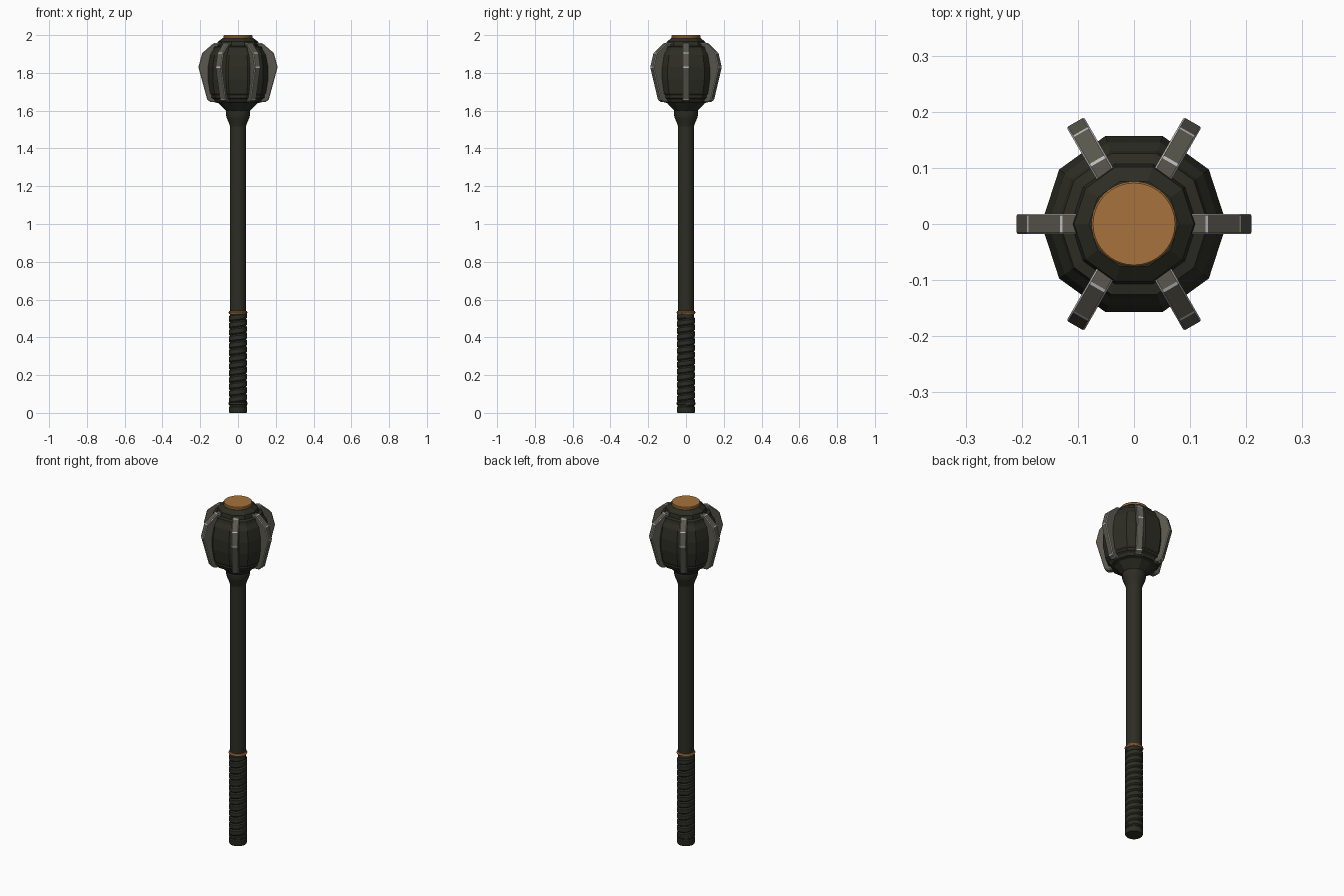
import bpy, bmesh
from math import sin, cos, pi, radians

cube = bpy.data.objects.get("Cube")
if cube:
    bpy.data.objects.remove(cube, do_unlink=True)


def material(name, r, g, b):
    m = bpy.data.materials.new(name)
    m.use_nodes = True
    m.diffuse_color = (r, g, b, 1)
    m.node_tree.nodes["Principled BSDF"].inputs["Base Color"].default_value = (r, g, b, 1)
    return m


DARK = material("dark_iron", 0.026, 0.026, 0.018)
GOLD = material("aged_gold", 0.38, 0.17, 0.045)
STEEL = material("grey_steel", 0.10, 0.097, 0.075)
EDGE = material("worn_bright_edge", 0.5, 0.5, 0.5)


def finish(name, bm, mats, smooth):
    mesh = bpy.data.meshes.new(name)
    bm.to_mesh(mesh)
    bm.free()
    for m in mats:
        mesh.materials.append(m)
    ob = bpy.data.objects.new(name, mesh)
    bpy.context.collection.objects.link(ob)
    if smooth:
        bpy.ops.object.select_all(action='DESELECT')
        ob.select_set(True)
        bpy.context.view_layer.objects.active = ob
        bpy.ops.object.shade_smooth_by_angle(angle=radians(35))
    return ob


def lathe(name, profile, mat, sides=24, turns=1, pitch=0, smooth=True):
    """Turn a bottom-to-top (radius, height) profile, climbing by pitch each turn."""
    bm = bmesh.new()
    rings = []
    for i in range(sides * turns + 1):
        a, rise = 2 * pi * i / sides, pitch * i / sides
        rings.append([bm.verts.new((r * cos(a), r * sin(a), z + rise)) for r, z in profile])
    for p, q in zip(rings, rings[1:]):
        for j in range(len(profile) - 1):
            bm.faces.new((p[j], q[j], q[j + 1], p[j + 1]))
    bmesh.ops.remove_doubles(bm, verts=bm.verts[:], dist=0.00005)
    return finish(name, bm, [mat], smooth)


# Handle: pommel, spiral grip, gold ring, shaft
lathe("pommel", [(0, 0), (0.045, 0), (0.048, 0.006), (0.048, 0.03), (0.044, 0.035),
                 (0.044, 0.041), (0.049, 0.045), (0.049, 0.055), (0.04, 0.06), (0, 0.06)], DARK)
lathe("grip_wrap", [(0.043, 0.03), (0.0485, 0.037), (0.0485, 0.059), (0.043, 0.066)],
      DARK, turns=13, pitch=0.036)
lathe("gold_ring", [(0.04, 0.522), (0.047, 0.524), (0.05, 0.531), (0.047, 0.538), (0.04, 0.54)], GOLD)
lathe("shaft", [(0, 0.05), (0.0425, 0.05), (0.0425, 1.56), (0, 1.56)], DARK)

# Collar under the head
lathe("collar", [(0.042, 1.515), (0.048, 1.535), (0.059, 1.56), (0.063, 1.575),
                 (0.063, 1.6), (0.05, 1.605)], DARK)

# Ten-sided head with stepped shoulders
lathe("head", [(0, 1.597), (0.062, 1.597), (0.105, 1.64), (0.125, 1.645), (0.132, 1.66),
               (0.145, 1.668), (0.145, 1.682), (0.153, 1.69), (0.165, 1.765), (0.165, 1.83),
               (0.153, 1.895), (0.137, 1.92), (0.132, 1.938), (0.112, 1.942),
               (0.107, 1.965), (0.08, 1.985), (0, 1.985)], DARK, sides=10, smooth=False)
lathe("gold_cap", [(0, 1.975), (0.074, 1.975), (0.076, 1.98), (0.076, 1.996),
                   (0.073, 2.0), (0, 2.0)], GOLD, sides=40)

# Six flanges with bright worn edges
OUTLINE = [(0.09, 1.645), (0.145, 1.645), (0.163, 1.658), (0.21, 1.83),
           (0.19, 1.905), (0.13, 1.957), (0.09, 1.957)]


def flange(index):
    a = index * pi / 3
    bm = bmesh.new()
    sides = []
    for t in (-0.018, 0.018):
        sides.append([bm.verts.new((r * cos(a) - t * sin(a), r * sin(a) + t * cos(a), z))
                      for r, z in OUTLINE])
    near, far = sides
    bm.faces.new(near)
    bm.faces.new(far[::-1])
    for j in range(len(OUTLINE)):
        k = (j + 1) % len(OUTLINE)
        bm.faces.new((near[j], far[j], far[k], near[k]))
    bmesh.ops.recalc_face_normals(bm, faces=bm.faces[:])
    ob = finish("flange_%d" % (index + 1), bm, [STEEL, EDGE], False)
    bevel = ob.modifiers.new("worn_edges", 'BEVEL')
    bevel.width = 0.003
    bevel.segments = 1
    bevel.limit_method = 'ANGLE'
    bevel.angle_limit = radians(30)
    bevel.material = 1


for n in range(6):
    flange(n)
